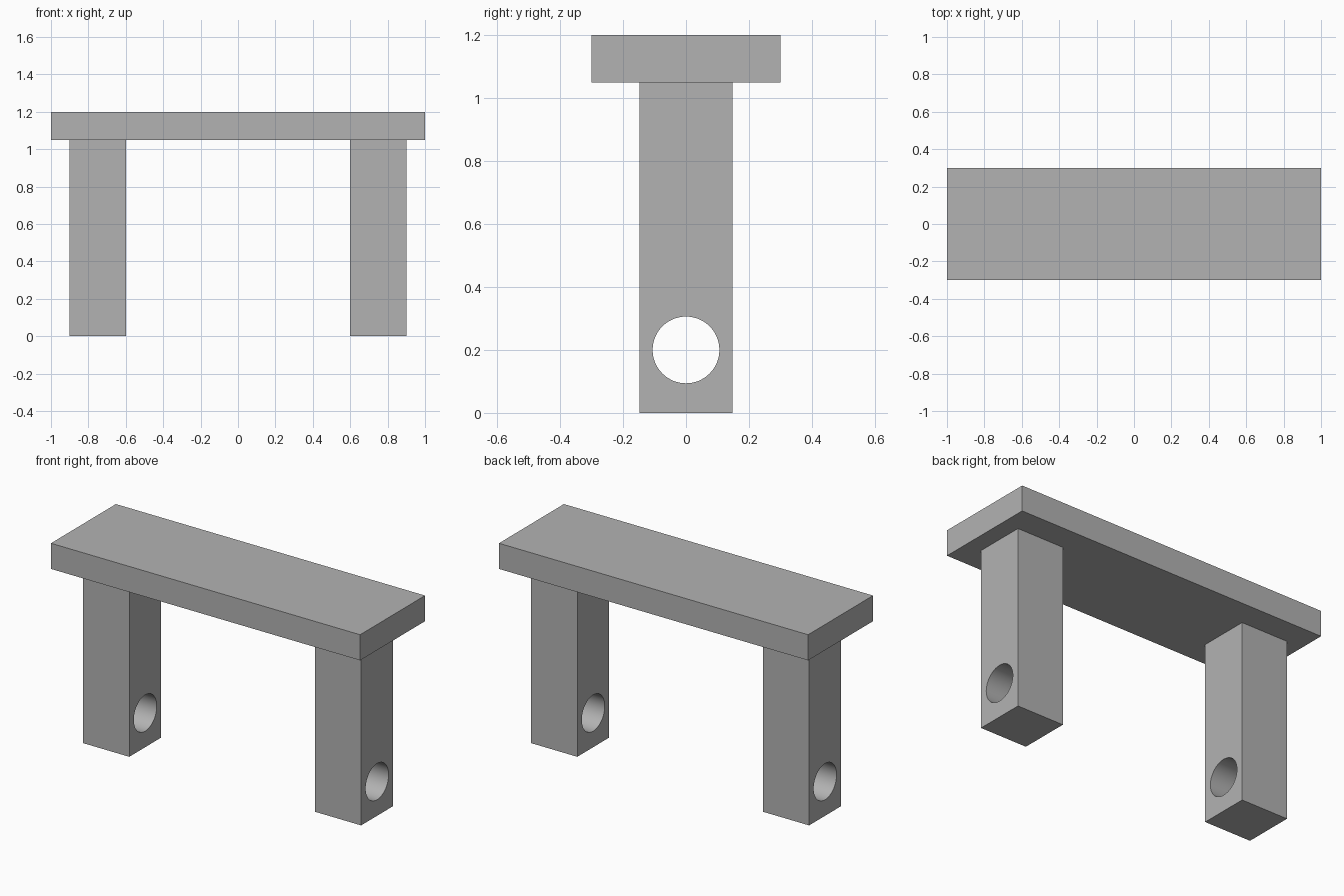
import bpy
import math

default = bpy.data.objects.get("Cube")
if default:
    bpy.data.objects.remove(default, do_unlink=True)

# Single matte grey
GREY = (0.45, 0.45, 0.45, 1)
grey = bpy.data.materials.new("plain grey")
grey.use_nodes = True
grey.diffuse_color = GREY
grey.node_tree.nodes["Principled BSDF"].inputs["Base Color"].default_value = GREY

TOP, SEAT_THICK = 1.2, 0.15
LEG_HEIGHT = TOP - SEAT_THICK
LEG_X, LEG_WIDTH, LEG_DEPTH = 0.75, 0.3, 0.295
HOLE_Z, HOLE_RADIUS = 0.2, 0.106


def box(name, centre, size):
    bpy.ops.mesh.primitive_cube_add(size=1, location=centre)
    obj = bpy.context.object
    obj.name = name
    obj.scale = size
    bpy.ops.object.transform_apply(location=False, rotation=False, scale=True)
    obj.data.materials.append(grey)
    return obj


def drill(obj, x):
    """Bore a round hole through the leg along x."""
    bpy.ops.mesh.primitive_cylinder_add(
        vertices=64, radius=HOLE_RADIUS, depth=LEG_WIDTH * 2,
        location=(x, 0, HOLE_Z), rotation=(0, math.pi / 2, 0))
    cutter = bpy.context.object
    cutter.name = "hole_cutter"
    cutter.hide_render = True
    cutter.data.materials.append(grey)
    bore = obj.modifiers.new("bore", 'BOOLEAN')
    bore.operation = 'DIFFERENCE'
    bore.solver = 'EXACT'
    bore.object = cutter
    bpy.ops.object.select_all(action='DESELECT')
    obj.select_set(True)
    bpy.context.view_layer.objects.active = obj
    bpy.ops.object.modifier_apply(modifier=bore.name)
    bpy.data.objects.remove(cutter, do_unlink=True)
    bpy.ops.object.shade_smooth_by_angle(angle=math.radians(30))


# Seat slab
box("seat", (0, 0, TOP - SEAT_THICK / 2), (2, 0.6, SEAT_THICK))

# Two legs, each with a bored hole near the foot
for side, name in ((1, "left_leg"), (-1, "right_leg")):
    leg = box(name, (side * LEG_X, 0, LEG_HEIGHT / 2),
              (LEG_WIDTH, LEG_DEPTH, LEG_HEIGHT))
    drill(leg, side * LEG_X)
